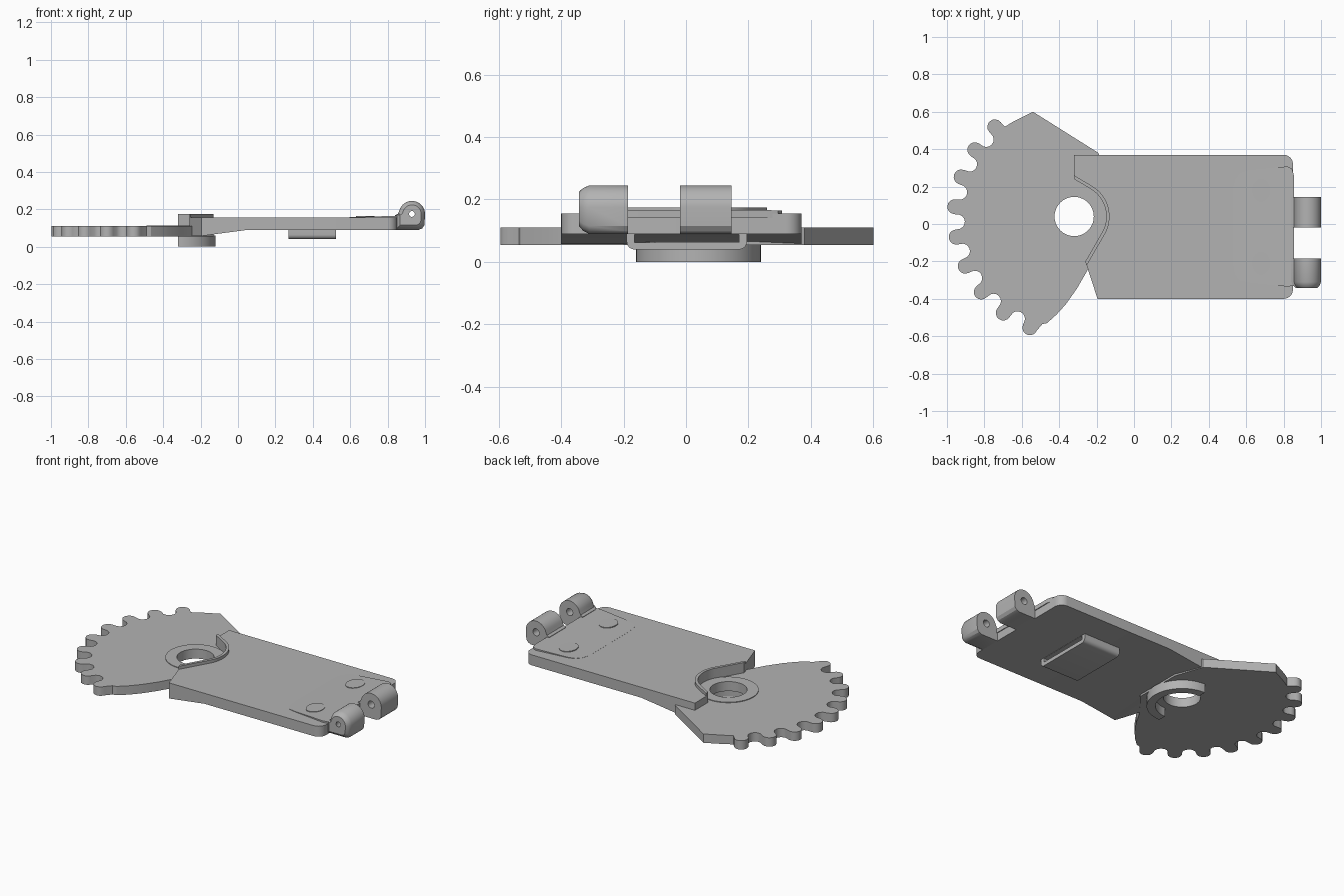
import bpy, bmesh, math
from mathutils import Matrix, Vector

if "Cube" in bpy.data.objects:
    bpy.data.objects.remove(bpy.data.objects["Cube"])

grey = bpy.data.materials.new("light_grey")
grey.diffuse_color = (0.45, 0.45, 0.45, 1)
grey.use_nodes = True
grey.node_tree.nodes["Principled BSDF"].inputs["Base Color"].default_value = grey.diffuse_color

HUB = (-0.32, 0.04)
XZ = Matrix(((1, 0, 0, 0), (0, 0, -1, 0), (0, 1, 0, 0), (0, 0, 0, 1)))  # extrudes to -y
YZ = Matrix(((0, 0, 1, 0), (1, 0, 0, 0), (0, 1, 0, 0), (0, 0, 0, 1)))   # extrudes to +x


def arc(c, r, a0, a1, n, ry=None):
    """Points on an arc, angles in degrees."""
    ry = ry or r
    angles = [math.radians(a0 + (a1 - a0) * i / n) for i in range(n + 1)]
    return [(c[0] + r * math.cos(a), c[1] + ry * math.sin(a)) for a in angles]


def circle(c, r, n=40, ry=None):
    return arc(c, r, 0, 360, n, ry)[:-1]


def prism(name, loops, sections, matrix=Matrix(), centre=(0, 0), edit=None):
    """Extrude an outline (first loop) with holes through (height, scale) sections."""
    bm = bmesh.new()
    ends = ([], [])
    for loop in loops:
        rings = [[bm.verts.new((centre[0] + (x - centre[0]) * s,
                                centre[1] + (y - centre[1]) * s, z)) for x, y in loop]
                 for z, s in sections]
        n = len(loop)
        for low, high in zip(rings, rings[1:]):
            for i in range(n):
                j = (i + 1) % n
                bm.faces.new((low[i], low[j], high[j], high[i]))
        for ring, edges in ((rings[0], ends[0]), (rings[-1], ends[1])):
            edges += [bm.edges.get((ring[i], ring[(i + 1) % n])) for i in range(n)]
    for edges in ends:
        bmesh.ops.triangle_fill(bm, edges=edges, use_beauty=True, normal=(0, 0, 1))
    if edit:
        edit(bm)
    bmesh.ops.transform(bm, matrix=matrix, verts=bm.verts)
    bmesh.ops.recalc_face_normals(bm, faces=bm.faces)
    mesh = bpy.data.meshes.new(name)
    bm.to_mesh(mesh)
    bm.free()
    mesh.materials.append(grey)
    ob = bpy.data.objects.new(name, mesh)
    bpy.context.collection.objects.link(ob)
    bpy.context.view_layer.objects.active = ob
    bpy.ops.object.select_all(action='DESELECT')
    ob.select_set(True)
    bpy.ops.object.shade_smooth_by_angle(angle=math.radians(30))
    return ob


def polar(angle, r):
    a = math.radians(angle)
    return (HUB[0] + r * math.cos(a), HUB[1] + r * math.sin(a))


# Gear sector: nine round teeth with round notches between them
PITCH = 14.6
gear = [(-0.54, 0.60), (-0.65, 0.545), (-0.69, 0.52)]
for k in range(9):
    a = 131.5 + PITCH * k
    gear += arc(polar(a, 0.64), 0.04, a - 90, a + 90, 8)
    if k < 8:
        b = a + PITCH / 2
        gear += arc(polar(b, 0.625), 0.04, b - 90, b - 270, 8)[1:-1]
gear += [(-0.49, -0.535), (-0.465, -0.53), (-0.415, -0.485), (-0.365, -0.43),
         (-0.305, -0.345), (-0.25, -0.25), (-0.13, -0.1), (-0.13, 0.2), (-0.19, 0.38)]
bore = circle(HUB, 0.105)
prism("gear_sector", [gear, bore], [(0.055, 1), (0.11, 1)])
prism("hub_washer", [circle(HUB, 0.17, 48), bore], [(0.10, 1), (0.114, 1)])

# Half-round collar under the hub
prism("hub_collar", [arc(HUB, 0.2, -90, 90, 24) + arc(HUB, 0.15, 90, -90, 24)],
      [(0, 1), (0.06, 1)])

# Arm plate, hollowed around the hub, with a sloping underside next to the gear
hub_edge = [(-0.32, 0.24)] + arc(HUB, 0.172, 58, -28, 14) + [(-0.26, -0.2)]


def slope_underside(bm):
    for x in (0.05, -0.2):
        bmesh.ops.bisect_plane(bm, geom=bm.verts[:] + bm.edges[:] + bm.faces[:],
                               plane_co=Vector((x, 0, 0)), plane_no=Vector((1, 0, 0)))
    for v in bm.verts:
        if v.co.z < 0.1:
            v.co.z = min(0.09, max(0.057, 0.09 - (0.05 - v.co.x) * 0.132))


prism("arm_plate",
      [hub_edge + [(-0.195, -0.4)] + arc((0.80, -0.35), 0.05, -90, 0, 6)
       + arc((0.80, 0.32), 0.05, 0, 90, 6) + [(-0.32, 0.37)]],
      [(0.09, 1), (0.155, 1)], edit=slope_underside)

# Raised rim along the hollow
outer_edge = [(HUB[0] + (x - HUB[0]) * 1.1, HUB[1] + (y - HUB[1]) * 1.1) for x, y in hub_edge]
prism("hub_rim", [hub_edge + outer_edge[::-1]], [(0.108, 1), (0.174, 1)])


# Hinge leaf: a shallow wedge rising towards the hinge
def slope_top(bm):
    for v in bm.verts:
        if v.co.z > 0.16:
            v.co.z = 0.1555 + 0.01 * (v.co.x - 0.53) / 0.32


prism("hinge_leaf",
      [[(0.53, 0.16), (0.533, 0.2), (0.545, 0.24), (0.57, 0.27), (0.61, 0.285), (0.82, 0.308),
        (0.845, 0.295), (0.855, 0.26), (0.855, -0.33), (0.82, -0.335), (0.61, -0.31),
        (0.565, -0.3), (0.54, -0.265), (0.53, -0.2)]],
      [(0.14, 1), (0.165, 1)], edit=slope_top)
for name, y in (("back", 0.18), ("front", -0.21)):
    prism("hinge_rivet_" + name, [circle((0.68, y), 0.05, 32, 0.063)],
          [(0.15, 1), (0.164, 1)])

# Hinge knuckles: round eye on a square foot, pin hole through
eye = (0.93, 0.175)
knuckle = ([(0.84, 0.09), (0.965, 0.09), (0.985, 0.098), (0.997, 0.115)]
           + arc(eye, 0.07, 0, 165, 16) + [(0.855, 0.176), (0.84, 0.168)])
pin_hole = circle(eye, 0.022, 20)
prism("hinge_knuckle_back", [knuckle, pin_hole], [(-0.145, 1), (0.02, 1)], XZ)
prism("hinge_knuckle_front", [knuckle, pin_hole],
      [(0.185, 1), (0.31, 1), (0.33, 0.88), (0.343, 0.7)], XZ, eye)

# Strap loop under the arm, open along x
loop = ([(-0.19, 0.095)] + arc((-0.165, 0.065), 0.025, 180, 270, 6)
        + arc((0.17, 0.065), 0.025, 270, 360, 6) + [(0.195, 0.095)])
slot = [(-0.165, 0.063), (0.17, 0.063), (0.17, 0.0885), (-0.165, 0.0885)]
prism("strap_loop", [loop, slot], [(0.27, 1), (0.525, 1)], YZ)
